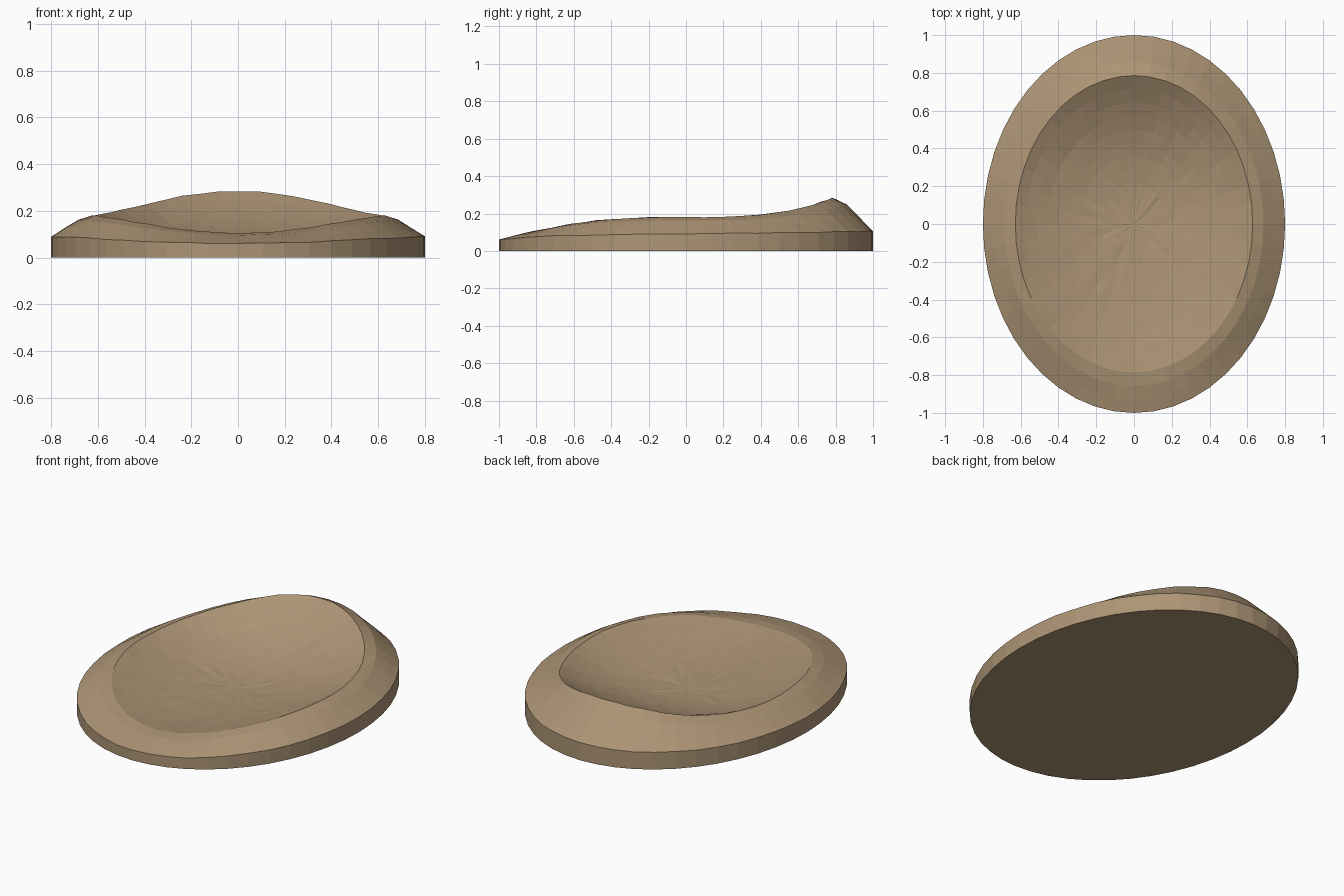
import bpy, bmesh, math, random

if "Cube" in bpy.data.objects:
    bpy.data.objects.remove(bpy.data.objects["Cube"])

random.seed(4)
SEGS, RINGS, RIM = 48, 14, 11
FLOOR = 0.05


def rim_height(s):
    # raised at the back, dipped at the front
    return 0.18 + (0.105 if s > 0 else 0.075) * s ** 3


def edge_height(s):
    return 0.09 + (0.015 * s if s > 0 else 0.03 * s ** 3)


def height(ring, s):
    rim, edge = rim_height(s), edge_height(s)
    if ring <= RIM:
        return FLOOR + (rim - FLOOR) * (ring / RIM) ** 2.2
    return edge + (rim - edge) * (0.8, 0.41, 0.0)[ring - RIM - 1]


bm = bmesh.new()


def add_ring(scale, z_of):
    verts = []
    for i in range(SEGS):
        a = 2 * math.pi * i / SEGS
        c, s = math.cos(a), math.sin(a)
        verts.append(bm.verts.new((0.8 * scale * c, scale * s, z_of(s))))
    return verts


def bridge(inner, outer):
    for i in range(SEGS):
        j = (i + 1) % SEGS
        bm.faces.new((inner[i], outer[i], outer[j], inner[j]))


# bowl, rim and outer slope
rings = [add_ring(r / RINGS,
                  lambda s, r=r: height(r, s) + random.uniform(-0.002, 0.002))
         for r in range(1, RINGS + 1)]
centre = bm.verts.new((0, 0, FLOOR))
for i in range(SEGS):
    bm.faces.new((centre, rings[0][i], rings[0][(i + 1) % SEGS]))
for inner, outer in zip(rings, rings[1:]):
    bridge(inner, outer)

# outer wall and flat underside
base = add_ring(1.0, lambda s: 0.0)
bridge(rings[-1], base)
bm.faces.new(base[::-1])
bmesh.ops.recalc_face_normals(bm, faces=bm.faces)

mesh = bpy.data.meshes.new("crater")
bm.to_mesh(mesh)
bm.free()
crater = bpy.data.objects.new("crater", mesh)
bpy.context.collection.objects.link(crater)

# earth colour
mat = bpy.data.materials.new("earth")
mat.diffuse_color = (0.42, 0.30, 0.18, 1)
mat.use_nodes = True
mat.node_tree.nodes["Principled BSDF"].inputs["Base Color"].default_value = mat.diffuse_color
mesh.materials.append(mat)
